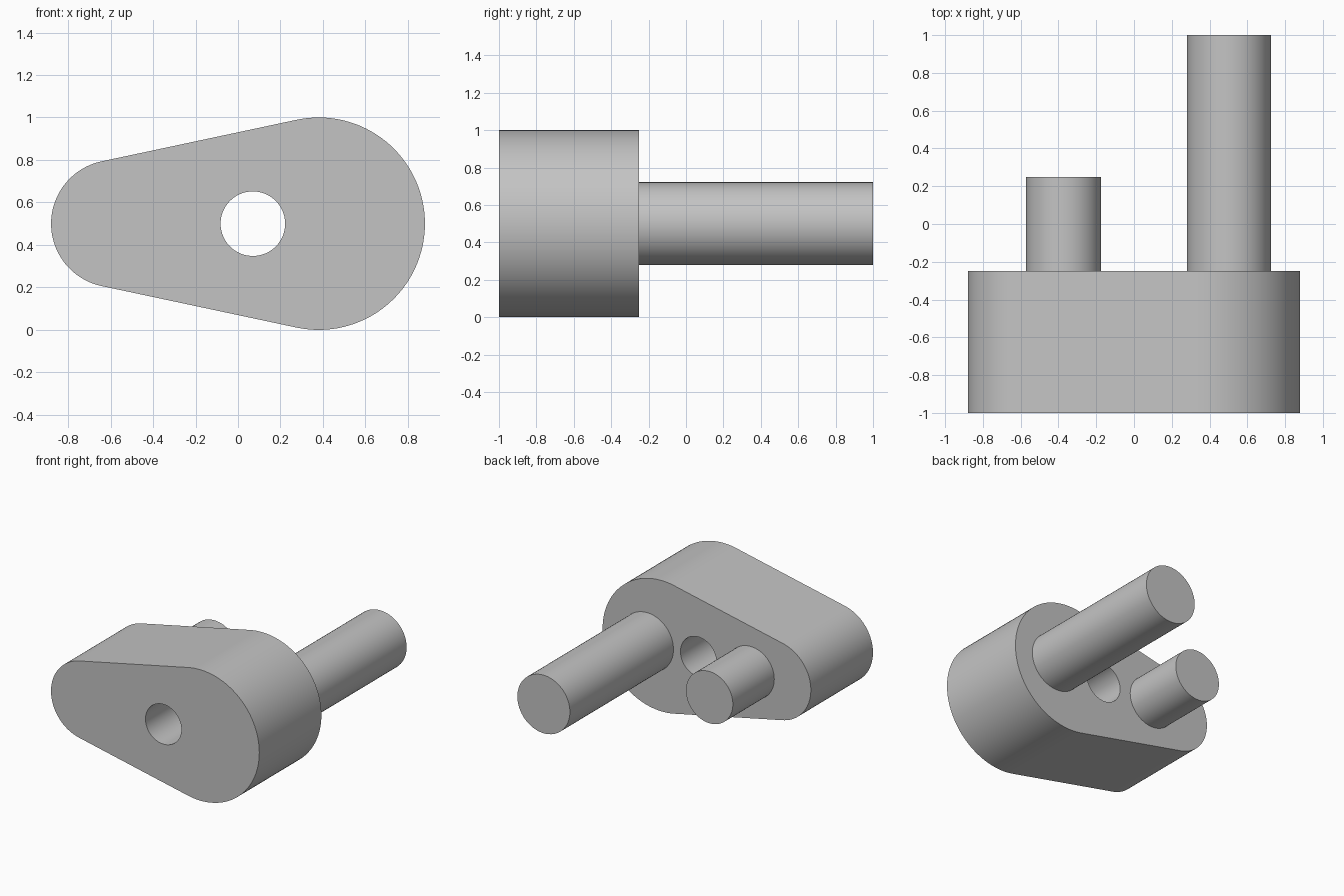
import bpy, bmesh
from math import asin, cos, sin, pi, radians

cube = bpy.data.objects.get("Cube")
if cube:
    bpy.data.objects.remove(cube, do_unlink=True)

grey = bpy.data.materials.new("light grey")
grey.use_nodes = True
colour = (0.55, 0.55, 0.55, 1)
grey.diffuse_color = colour
grey.node_tree.nodes["Principled BSDF"].inputs["Base Color"].default_value = colour

MID = 0.5      # height of every axis
FRONT, BACK = -1.0, -0.25


def arc(cx, radius, start, end, steps):
    """Points (x, z) along an arc centred on the middle height."""
    angles = [start + (end - start) * i / steps for i in range(steps + 1)]
    return [(cx + radius * cos(a), MID + radius * sin(a)) for a in angles]


def circle(cx, radius, steps=64):
    return arc(cx, radius, 0, 2 * pi, steps)[:-1]


def prism(name, outline, y0, y1):
    """Extrude an (x, z) outline from y0 back to y1."""
    bm = bmesh.new()
    face = bm.faces.new([bm.verts.new((x, y0, z)) for x, z in outline])
    back = bmesh.ops.extrude_face_region(bm, geom=[face])["geom"]
    moved = [v for v in back if isinstance(v, bmesh.types.BMVert)]
    bmesh.ops.translate(bm, verts=moved, vec=(0, y1 - y0, 0))
    bmesh.ops.recalc_face_normals(bm, faces=bm.faces)
    mesh = bpy.data.meshes.new(name)
    bm.to_mesh(mesh)
    bm.free()
    mesh.materials.append(grey)
    obj = bpy.data.objects.new(name, mesh)
    bpy.context.collection.objects.link(obj)
    return obj


def smooth(obj):
    bpy.ops.object.select_all(action="DESELECT")
    obj.select_set(True)
    bpy.context.view_layer.objects.active = obj
    bpy.ops.object.shade_smooth_by_angle(angle=radians(30))


# Tapered link body: two round ends joined by tangent sides
big_x, big_r, small_x, small_r = 0.38, 0.5, -0.58, 0.3
tangent = pi / 2 + asin((big_r - small_r) / (big_x - small_x))
outline = (arc(big_x, big_r, -tangent, tangent, 64)
           + arc(small_x, small_r, tangent, 2 * pi - tangent, 48))
body = prism("link_body", outline, FRONT, BACK)

# Through hole
cutter = prism("hole_cutter", circle(0.07, 0.152), FRONT - 0.1, BACK + 0.1)
cut = body.modifiers.new("hole", "BOOLEAN")
cut.operation, cut.solver, cut.object = "DIFFERENCE", "EXACT", cutter
bpy.context.view_layer.objects.active = body
body.select_set(True)
bpy.ops.object.modifier_apply(modifier=cut.name)
bpy.data.objects.remove(cutter, do_unlink=True)
smooth(body)

# Pins on the back
for name, x, radius, end in (("long_pin", 0.503, 0.222, 1.0),
                             ("short_pin", -0.373, 0.198, 0.25)):
    smooth(prism(name, circle(x, radius), BACK, end))
